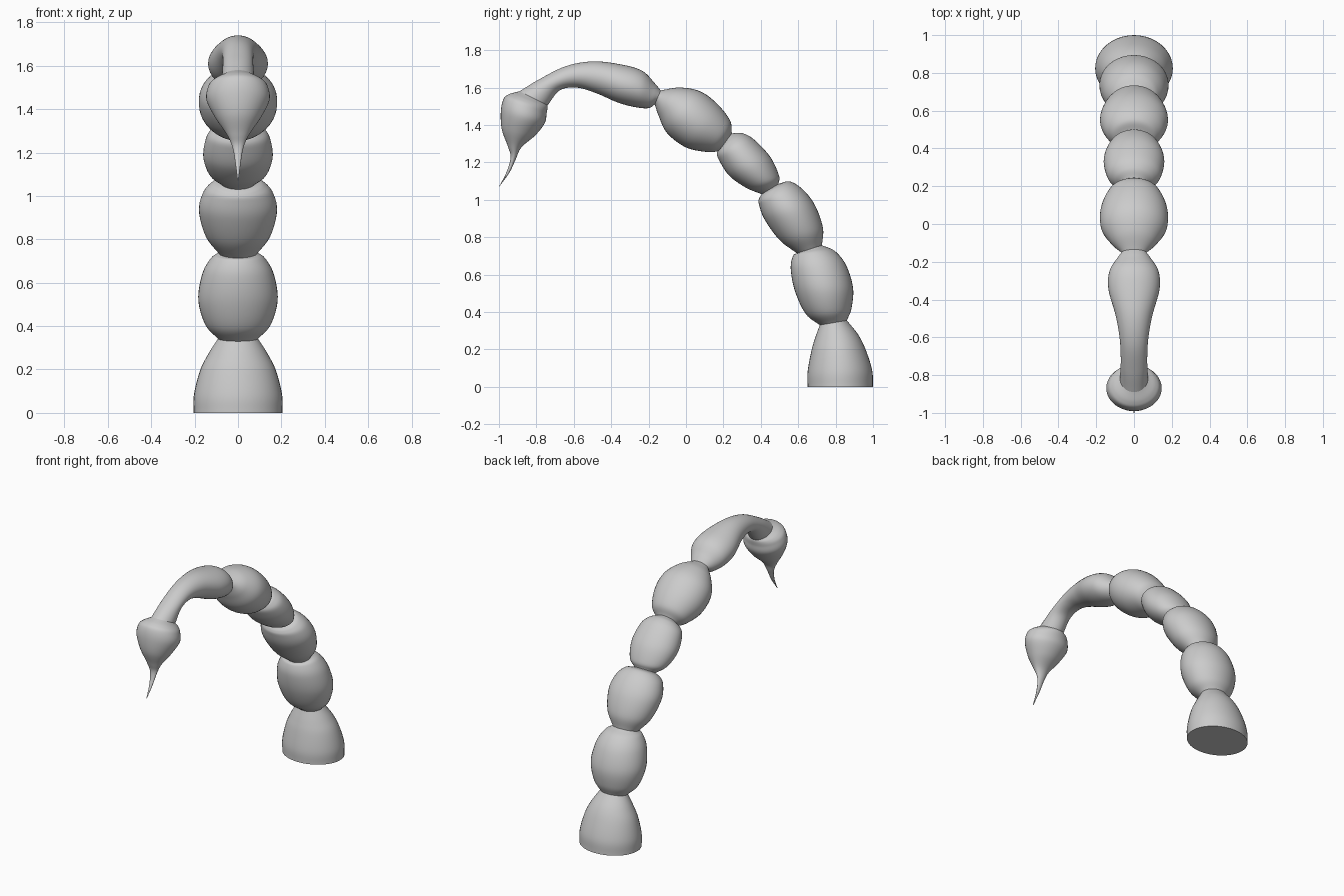
import bpy, bmesh
from math import sin, cos, pi
from mathutils import Vector

SIDES, STEPS = 40, 7

# Section = (outer y, outer z, inner y, inner z, half width in x)


def smooth(sections):
    """Catmull-Rom interpolation through the cross-sections."""
    p = [Vector(s) for s in sections]
    p = [p[0] * 2 - p[1]] + p + [p[-1] * 2 - p[-2]]
    out = []
    for i in range(1, len(p) - 2):
        a, b, c, d = p[i - 1:i + 3]
        for k in range(STEPS):
            t = k / STEPS
            out.append(0.5 * (2 * b + (c - a) * t + (2 * a - 5 * b + 4 * c - d) * t ** 2
                              + (3 * b - a - 3 * c + d) * t ** 3))
    return out + [p[-2]]


def loft(name, sections, cap_start=False, cap_end=False):
    """Skin elliptical rings that span the outer and inner outline."""
    bm = bmesh.new()
    rings = []
    for oy, oz, iy, iz, w in smooth(sections):
        mid = Vector((0, (oy + iy) / 2, (oz + iz) / 2))
        half = Vector((0, (oy - iy) / 2, (oz - iz) / 2))
        rings.append([bm.verts.new(mid + half * cos(2 * pi * k / SIDES)
                                   + Vector((w * sin(2 * pi * k / SIDES), 0, 0)))
                      for k in range(SIDES)])
    for a, b in zip(rings, rings[1:]):
        for k in range(SIDES):
            n = (k + 1) % SIDES
            bm.faces.new((a[k], a[n], b[n], b[k]))
    if cap_start:
        bm.faces.new(rings[0][::-1])
    if cap_end:
        bm.faces.new(rings[-1])
    bmesh.ops.recalc_face_normals(bm, faces=bm.faces)
    me = bpy.data.meshes.new(name)
    bm.to_mesh(me)
    bm.free()
    ob = bpy.data.objects.new(name, me)
    bpy.context.collection.objects.link(ob)
    bpy.ops.object.select_all(action='DESELECT')
    ob.select_set(True)
    bpy.context.view_layer.objects.active = ob
    bpy.ops.object.shade_smooth_by_angle(angle=0.9)


# Necks shared by neighbouring segments
neck_a = (.86, .355, .715, .33, .092)
neck_b = (.727, .757, .593, .714, .088)
neck_c = (.495, 1.085, .405, 1.03, .075)
neck_d = (.245, 1.355, .175, 1.26, .075)
neck_e = (-.135, 1.585, -.167, 1.51, .065)
neck_f = (-.89, 1.58, -.74, 1.505, .075)

# Flat-bottomed base
loft("tail_base", [(1, 0, .65, 0, .205), (.995, .09, .65, .08, .203),
                   (.96, .20, .67, .19, .175), (.92, .28, .69, .26, .138), neck_a],
     cap_start=True)

# Bulging segments
loft("segment_1", [neck_a, (.885, .42, .64, .39, .15), (.893, .53, .583, .51, .183),
                   (.856, .65, .56, .63, .165), (.797, .725, .572, .70, .125), neck_b])
loft("segment_2", [neck_b, (.732, .85, .50, .785, .15), (.69, .97, .42, .895, .18),
                   (.625, 1.055, .39, .975, .16), (.555, 1.098, .39, 1.005, .12), neck_c])
loft("segment_3", [neck_c, (.497, 1.13, .32, 1.065, .13), (.45, 1.23, .23, 1.13, .16),
                   (.363, 1.323, .175, 1.215, .145), (.30, 1.356, .165, 1.25, .11), neck_d])
loft("segment_4", [neck_d, (.235, 1.425, .117, 1.255, .13), (.165, 1.515, 0, 1.28, .175),
                   (.075, 1.58, -.10, 1.355, .175), (-.033, 1.60, -.145, 1.445, .125), neck_e])

# Long curved last segment
loft("curved_segment", [neck_e, (-.167, 1.623, -.20, 1.49, .09), (-.23, 1.687, -.27, 1.495, .13),
                        (-.33, 1.72, -.365, 1.52, .135), (-.49, 1.74, -.48, 1.57, .097),
                        (-.64, 1.715, -.585, 1.60, .075), (-.783, 1.645, -.675, 1.585, .07),
                        neck_f])

# Stinger bulb tapering to a hooked point
loft("stinger", [neck_f, (-.945, 1.565, -.74, 1.49, .115), (-.975, 1.54, -.745, 1.463, .138),
                 (-.99, 1.473, -.755, 1.41, .145), (-.985, 1.377, -.805, 1.345, .105),
                 (-.953, 1.287, -.88, 1.28, .052), (-.938, 1.227, -.91, 1.217, .025),
                 (-.96, 1.147, -.943, 1.147, .012), (-1, 1.07, -.998, 1.07, .002)],
     cap_end=True)
